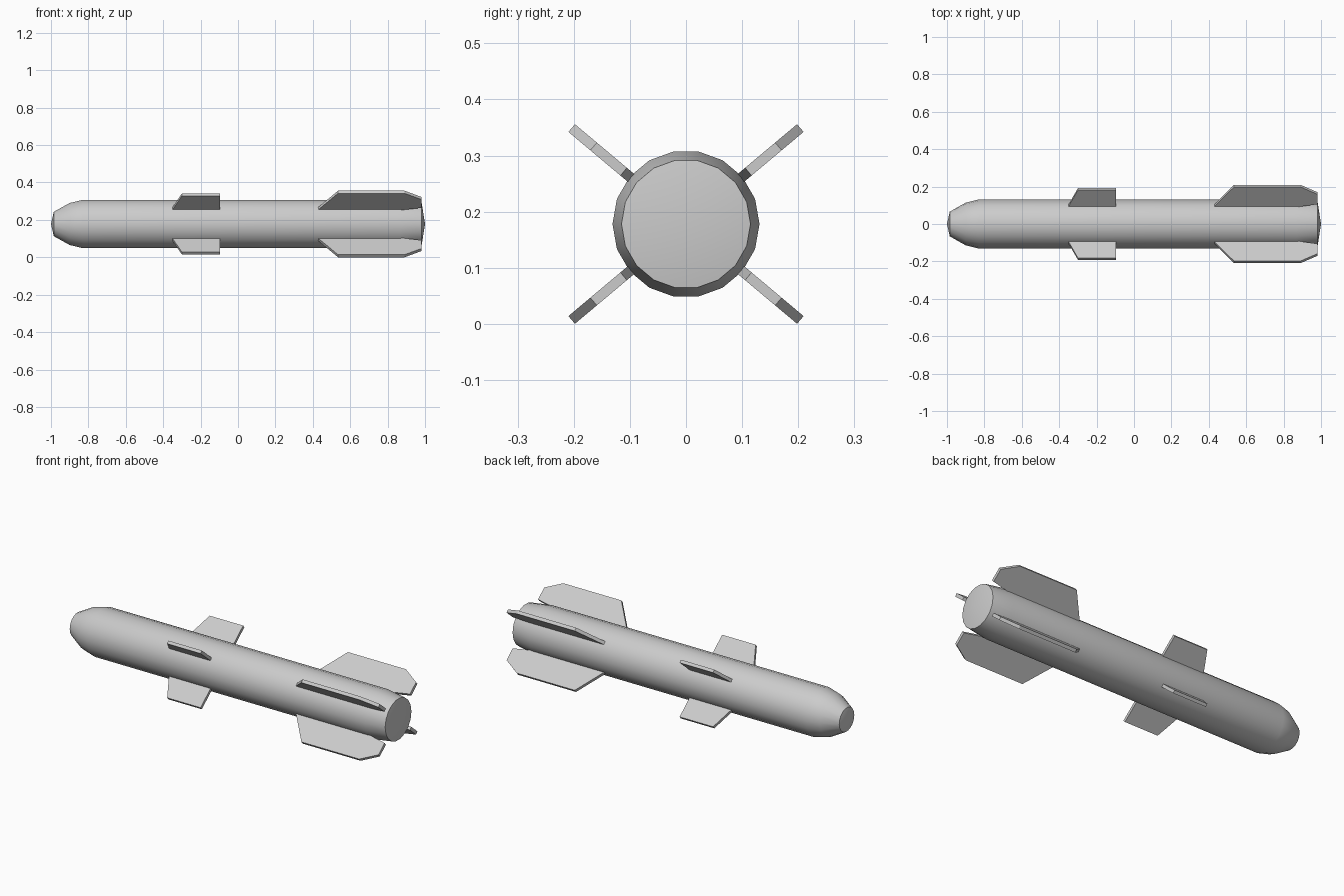
import bpy
import bmesh
import math
from mathutils import Matrix, Vector

if "Cube" in bpy.data.objects:
    bpy.data.objects.remove(bpy.data.objects["Cube"])

AXIS_Z = 0.178
SIDES = 18
FIN_ANGLE = 40

grey = bpy.data.materials.new("light_grey")
grey.use_nodes = True
colour = (0.6, 0.6, 0.6, 1)
grey.diffuse_color = colour
grey.node_tree.nodes["Principled BSDF"].inputs["Base Color"].default_value = colour


def finish(bm, name):
    bmesh.ops.recalc_face_normals(bm, faces=bm.faces)
    mesh = bpy.data.meshes.new(name)
    bm.to_mesh(mesh)
    bm.free()
    mesh.materials.append(grey)
    obj = bpy.data.objects.new(name, mesh)
    bpy.context.collection.objects.link(obj)
    obj.location.z = AXIS_Z
    return obj


def lathe(name, profile):
    """Spin an (x, radius) profile about the x axis."""
    bm = bmesh.new()
    verts = [bm.verts.new((x, r, 0)) for x, r in profile]
    edges = [bm.edges.new(pair) for pair in zip(verts, verts[1:])]
    bmesh.ops.spin(bm, geom=verts + edges, cent=(0, 0, 0), axis=(1, 0, 0),
                   angle=math.tau, steps=SIDES, use_duplicate=False)
    bmesh.ops.remove_doubles(bm, verts=bm.verts, dist=0.0005)
    return finish(bm, name)


def fin(name, outline, thickness, angle):
    """Extrude an (x, radius) outline and turn it about the x axis."""
    bm = bmesh.new()
    face = bm.faces.new([bm.verts.new((x, r, -thickness / 2)) for x, r in outline])
    top = bmesh.ops.extrude_face_region(bm, geom=[face])["geom"]
    bmesh.ops.translate(bm, vec=Vector((0, 0, thickness)),
                        verts=[v for v in top if isinstance(v, bmesh.types.BMVert)])
    bm.transform(Matrix.Rotation(math.radians(angle), 4, "X"))
    return finish(bm, name)


# Body: rounded nose, straight tube, tapered tail with a shallow domed cap
body = lathe("body", [(-1, 0), (-0.985, 0.066), (-0.9, 0.114), (-0.83, 0.131),
                      (0.87, 0.131), (0.982, 0.115), (1, 0)])
bpy.context.view_layer.objects.active = body
body.select_set(True)
bpy.ops.object.shade_smooth_by_angle(angle=math.radians(45))

# Four small forward fins and four long tail fins
forward_outline = [(-0.355, 0.118), (-0.3, 0.243), (-0.095, 0.243), (-0.095, 0.118)]
tail_outline = [(0.42, 0.118), (0.535, 0.266), (0.89, 0.266), (0.98, 0.215),
                (0.98, 0.145), (0.85, 0.122)]
places = {"upper_back": FIN_ANGLE, "upper_front": 180 - FIN_ANGLE,
          "lower_front": 180 + FIN_ANGLE, "lower_back": -FIN_ANGLE}
for place, angle in places.items():
    fin("forward_fin_" + place, forward_outline, 0.017, angle)
    fin("tail_fin_" + place, tail_outline, 0.018, angle)
